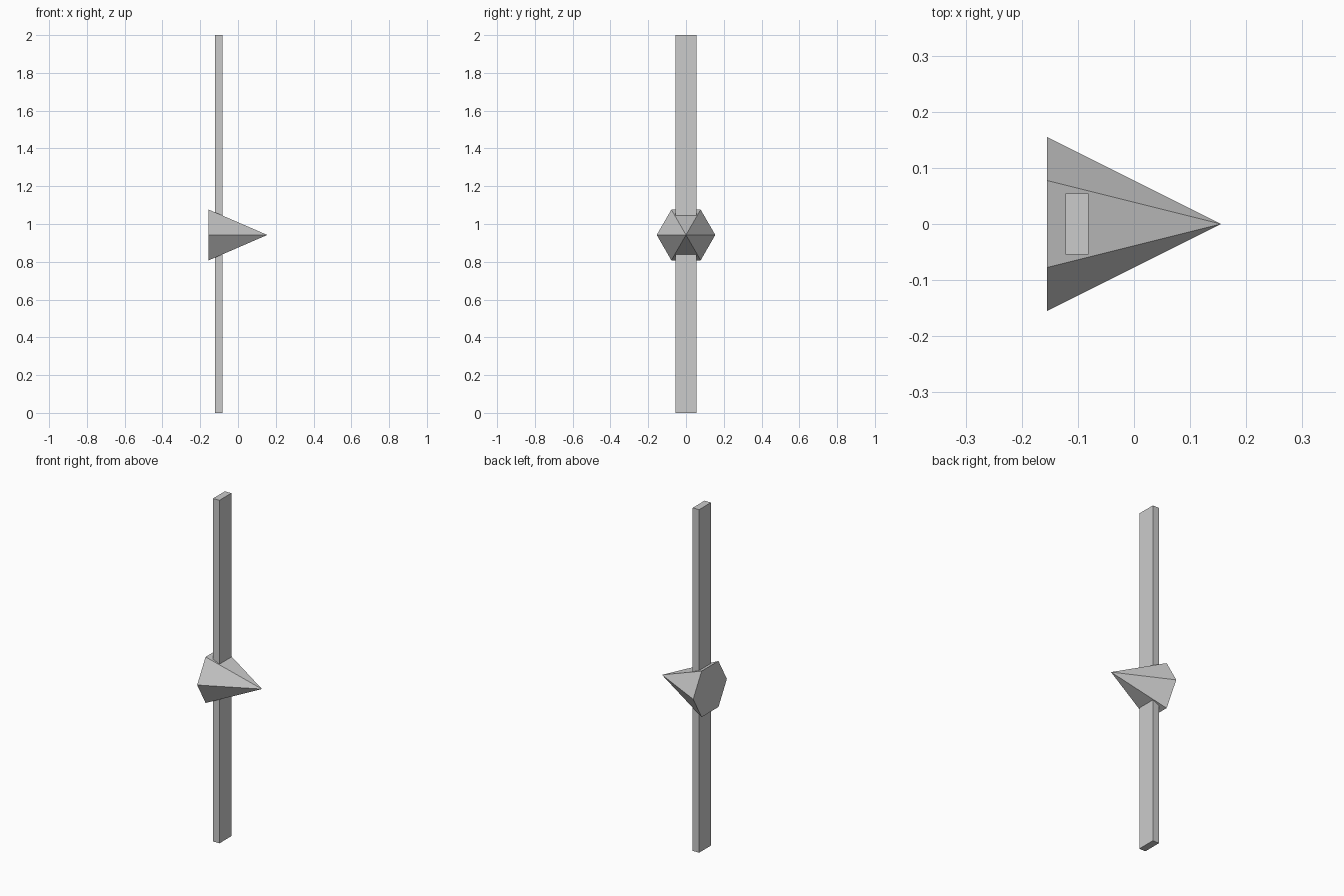
import bpy
from math import pi

if "Cube" in bpy.data.objects:
    bpy.data.objects.remove(bpy.data.objects["Cube"])

# Flat upright bar
bpy.ops.mesh.primitive_cube_add(size=1, location=(-0.102, 0, 1))
post = bpy.context.object
post.name = "post"
post.scale = (0.041, 0.109, 2)
bpy.ops.object.transform_apply(location=False, rotation=False, scale=True)

# Six-sided pointer, tip towards +x, corners on the y axis
bpy.ops.mesh.primitive_cone_add(vertices=6, radius1=0.155, radius2=0, depth=0.31,
                                location=(0, 0, 0.942), rotation=(0, pi / 2, 0))
bpy.context.object.name = "pointer"
